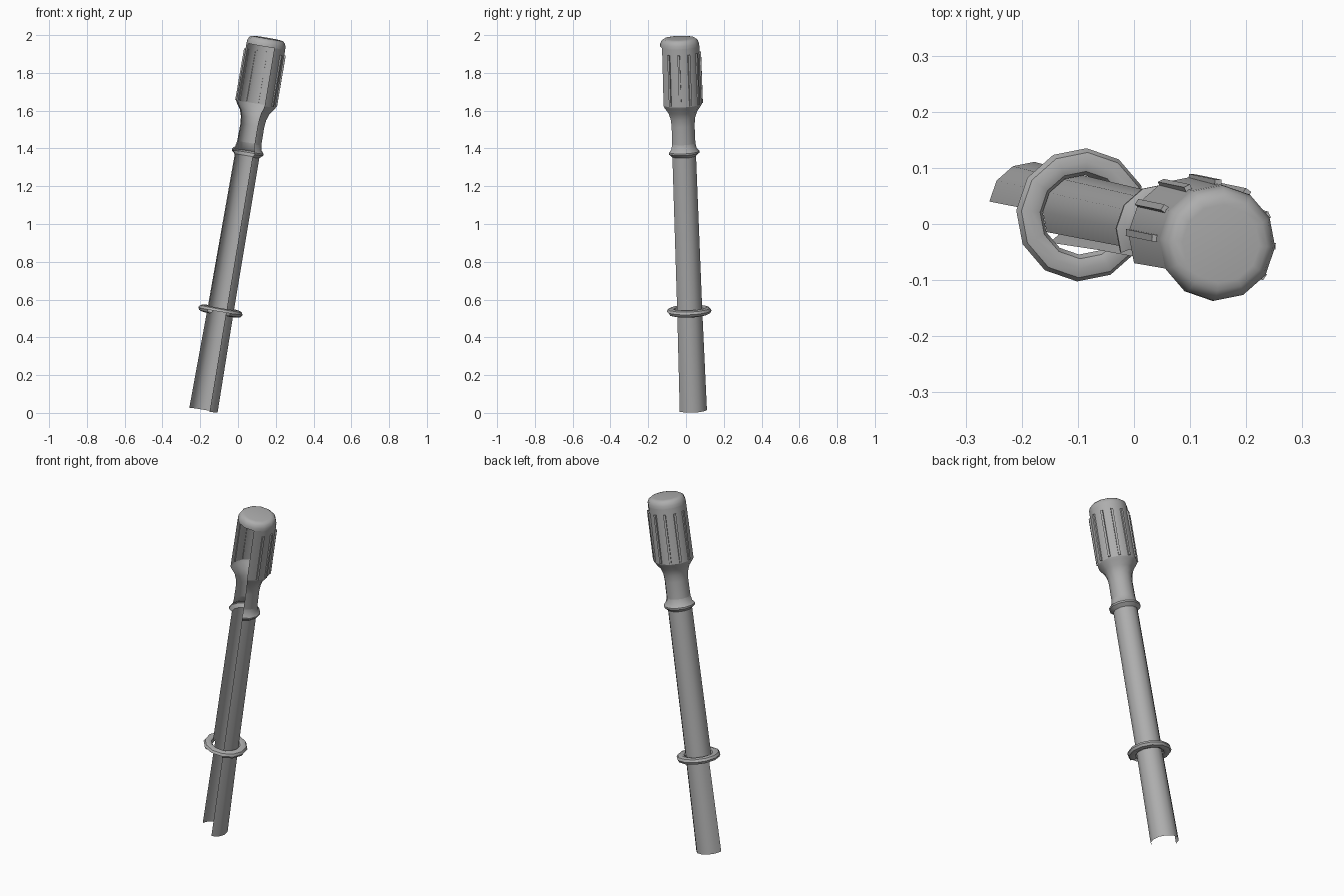
import bpy, bmesh, math
from mathutils import Vector, Matrix

if "Cube" in bpy.data.objects:
    bpy.data.objects.remove(bpy.data.objects["Cube"])

STEP = 30                       # twelve-sided round parts
BASE = Vector((-0.183, 0.035, 0.014))
AXIS = Vector((0.338, -0.07, 1.97))
TILT = Matrix.Translation(BASE) @ Vector((0, 0, 1)).rotation_difference(AXIS).to_matrix().to_4x4()

grey = bpy.data.materials.new("grey_metal")
grey.diffuse_color = (0.42, 0.42, 0.42, 1)
grey.use_nodes = True
grey.node_tree.nodes["Principled BSDF"].inputs["Base Color"].default_value = grey.diffuse_color


def finish(name, bm):
    mesh = bpy.data.meshes.new(name)
    bm.to_mesh(mesh)
    bm.free()
    mesh.materials.append(grey)
    ob = bpy.data.objects.new(name, mesh)
    bpy.context.collection.objects.link(ob)
    ob.matrix_world = TILT
    bpy.ops.object.select_all(action='DESELECT')
    ob.select_set(True)
    bpy.context.view_layer.objects.active = ob
    bpy.ops.object.shade_smooth_by_angle(angle=math.radians(40))
    return ob


def lathe(name, profile, start, segments, closed=False, cap=False, skip=None):
    """Sweep (radius, height) points from a start angle; open shells keep their gap."""
    bm = bmesh.new()
    full = segments == 12
    rings = []
    for i in range(segments if full else segments + 1):
        a = math.radians(start + STEP * i)
        rings.append([bm.verts.new((r * math.cos(a), r * math.sin(a), h)) for r, h in profile])
    n = len(profile)
    for i in range(segments):
        a, b = rings[i], rings[(i + 1) % len(rings)]
        for j in range(n if closed else n - 1):
            if skip and skip(i, j):
                continue
            k = (j + 1) % n
            bm.faces.new((a[j], b[j], b[k], a[k]))
    if cap:
        bm.faces.new([r[-1] for r in rings])
    return finish(name, bm)


# Shaft: lower shell is cut wider than the upper one
lathe("lower_shaft", [(0.076, 0), (0.070, 0.53)], -64, 8)
lathe("upper_shaft", [(0.070, 0.53), (0.066, 1.366)], -64, 9)

# Flared collar, neck and grip shell
lathe("collar", [(0.066, 1.366), (0.085, 1.383), (0.085, 1.392), (0.071, 1.408), (0.065, 1.435)], -64, 9)
lathe("neck", [(0.065, 1.435), (0.064, 1.53), (0.068, 1.57), (0.080, 1.605),
               (0.100, 1.632), (0.107, 1.645)], -64, 9)
lathe("grip", [(0.107, 1.645), (0.104, 1.957)], -64, 9)

# Rounded end cap, complete all round
lathe("end_cap", [(0.104, 1.957), (0.103, 1.972), (0.096, 1.989), (0.084, 1.998), (0.070, 2.0)],
      -64, 12, cap=True)

# Guard ring, its underside open at the front
section = [(0.095 + 0.024 * math.cos(math.tau * k / 8), 0.533 + 0.019 * math.sin(math.tau * k / 8))
           for k in range(8)]
lathe("guard_ring", section, -64, 12, closed=True,
      skip=lambda i, j: i in (10, 11) and j >= 4)

# Raised grip ribs along the corners of the shell
bm = bmesh.new()
for i in range(8):
    place = (Matrix.Rotation(math.radians(-34 + STEP * i), 4, 'Z')
             @ Matrix.Translation((0.106, 0, 1.787))
             @ Matrix.Diagonal((0.012, 0.012, 0.275, 1)))
    bmesh.ops.create_cube(bm, size=1, matrix=place)
finish("grip_ribs", bm)
